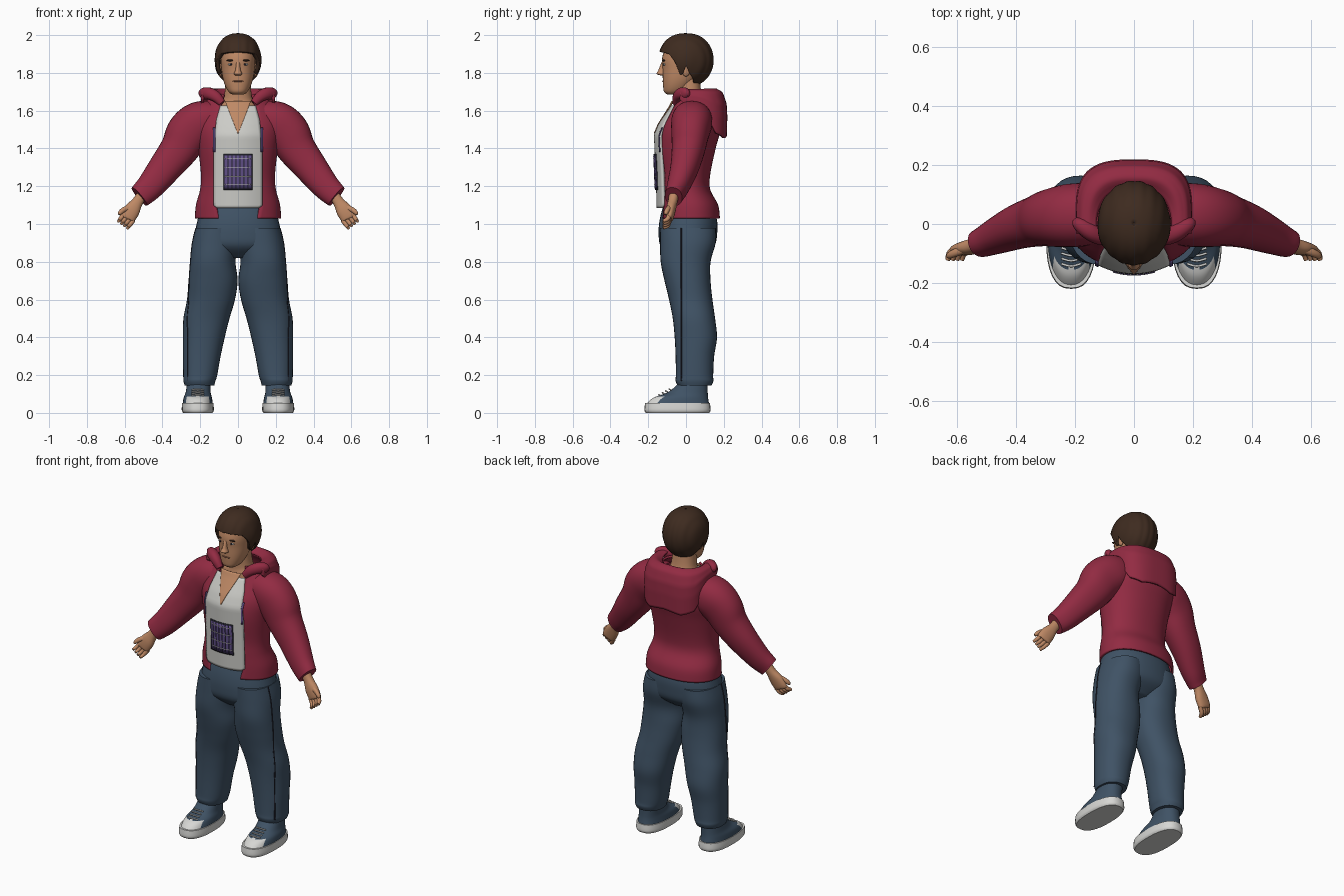
import bpy, bmesh, math
from mathutils import Vector

if "Cube" in bpy.data.objects:
    bpy.data.objects.remove(bpy.data.objects["Cube"])


def material(name, *rgb):
    m = bpy.data.materials.new(name)
    m.use_nodes = True
    m.diffuse_color = (*rgb, 1)
    m.node_tree.nodes["Principled BSDF"].inputs["Base Color"].default_value = (*rgb, 1)
    return m


SKIN = material("skin", .52, .25, .13)
LIP = material("lip brown", .3, .12, .07)
HAIR = material("hair brown", .048, .024, .014)
RED = material("jacket red", .29, .024, .055)
DENIM = material("denim blue", .05, .085, .13)
CLOTH = material("shirt grey", .6, .6, .57)
WHITE = material("shoe white", .68, .68, .66)
PURPLE = material("print purple", .12, .08, .25)
DARK = material("dark seam", .018, .018, .03)


def finish(name, bm, mat, mirror=False, thick=0):
    """Turn a bmesh into a smooth object, with optional thickness and mirror."""
    bmesh.ops.recalc_face_normals(bm, faces=bm.faces)
    me = bpy.data.meshes.new(name)
    bm.to_mesh(me)
    bm.free()
    ob = bpy.data.objects.new(name, me)
    bpy.context.collection.objects.link(ob)
    me.materials.append(mat)
    bpy.ops.object.select_all(action='DESELECT')
    ob.select_set(True)
    bpy.context.view_layer.objects.active = ob
    bpy.ops.object.shade_smooth_by_angle(angle=math.radians(50))
    if thick:
        mod = ob.modifiers.new("thickness", 'SOLIDIFY')
        mod.thickness, mod.offset = thick, 0
    if mirror:
        ob.modifiers.new("mirror", 'MIRROR')
    return ob


def spline(rows, sub):
    """Catmull-Rom interpolation of a short list of rows."""
    out = []
    for i in range(len(rows) - 1):
        a, b, c, d = (rows[max(0, min(len(rows) - 1, i + k))] for k in (-1, 0, 1, 2))
        for s in range(sub):
            t = s / sub
            out.append([q + t / 2 * (r - p + t * (2 * p - 5 * q + 4 * r - w + t * (3 * (q - r) + w - p)))
                        for p, q, r, w in zip(a, b, c, d)])
    return out + [list(rows[-1])]


def lut(t, pts):
    """Piecewise linear lookup."""
    for (a, p), (b, q) in zip(pts, pts[1:]):
        if t <= b:
            return p + (q - p) * max(0, (t - a) / (b - a))
    return pts[-1][1]


def grid(rings, closed, cap):
    bm = bmesh.new()
    vs = [[bm.verts.new(p) for p in r] for r in rings]
    n = len(vs[0])
    for r, s in zip(vs, vs[1:]):
        for i in range(n if closed else n - 1):
            j = (i + 1) % n
            bm.faces.new((r[i], r[j], s[j], s[i]))
    if cap:
        bm.faces.new(vs[0])
        bm.faces.new(vs[-1])
    return bm


def loft(name, rows, mat, flat=True, seg=32, sub=5, p=.9, gap=None, cap=True, **kw):
    """Rings of (x, y, z, depth radius, width radius), level or along the path."""
    rows = spline(rows, sub)
    rings = []
    for i, (x, y, z, ry, rx) in enumerate(rows):
        c = Vector((x, y, z))
        front, side = Vector((0, -1, 0)), Vector((1, 0, 0))
        if not flat:
            t = Vector(rows[min(i + 1, len(rows) - 1)][:3]) - Vector(rows[max(i - 1, 0)][:3])
            t.normalize()
            front = (front - t * front.dot(t)).normalized()
            side = t.cross(front)
        a0 = math.asin((gap(z) / rx) ** (1 / p)) if gap else 0
        ring = []
        for k in range(seg):
            a = a0 + (2 * math.pi - 2 * a0) * k / (seg - 1 if gap else seg)
            s, q = math.sin(a), math.cos(a)
            ring.append(c + side * rx * math.copysign(abs(s) ** p, s)
                        + front * ry * math.copysign(abs(q) ** p, q))
        rings.append(ring)
    return finish(name, grid(rings, not gap, cap and not gap), mat, **kw)


def sheet(name, f, mat, nu=16, nv=16, closed=False, **kw):
    """Surface from a function of u and v, both from 0 to 1."""
    rings = [[f(i / nu, j / nv) for i in range(nu if closed else nu + 1)] for j in range(nv + 1)]
    return finish(name, grid(rings, closed, False), mat, **kw)


def ball(name, loc, size, mat, **kw):
    bm = bmesh.new()
    bmesh.ops.create_uvsphere(bm, u_segments=20, v_segments=12, radius=1)
    for v in bm.verts:
        v.co = Vector(a * b + c for a, b, c in zip(v.co, size, loc))
    return finish(name, bm, mat, **kw)


# Trousers: hips, legs and side seams
loft("trouser_hips", [(0, .005, 1.12, .118, .188), (0, .012, 1.03, .15, .212), (0, .01, .95, .155, .228),
                      (0, .008, .88, .14, .225), (0, .005, .82, .07, .09)], DENIM)
leg = [(.115, .01, .98, .148, .11), (.122, .01, .9, .147, .122), (.133, -.002, .8, .132, .12),
       (.132, .008, .7, .122, .13), (.143, .025, .6, .115, .127), (.167, .042, .5, .112, .122),
       (.181, .052, .4, .112, .111), (.192, .047, .3, .102, .1), (.2, .045, .2, .099, .09),
       (.204, .045, .17, .1, .085), (.204, .045, .145, .09, .078)]
loft("trouser_leg", leg, DENIM, mirror=True)
seam = []
for x, y, z, ry, rx in leg[:-1]:
    c = (y + .025) / ry
    seam.append((x + rx * (1 - abs(c) ** 2.2) ** .45, -.025, z, .004, .003))
loft("side_seam", seam, DARK, seg=6, mirror=True)

# Shoes: sole, upper with pale toe, laces
loft("shoe_sole", [(.213, -.045, 0, .168, .078), (.213, -.045, .015, .175, .085),
                   (.213, -.045, .052, .172, .083)], WHITE, p=.8, mirror=True)
upper = loft("shoe_upper", [(.213, -.045, .045, .168, .08), (.213, -.028, .08, .145, .075),
                            (.211, .01, .11, .105, .066), (.207, .04, .16, .075, .062)],
             DENIM, seg=64, sub=8, mirror=True)
upper.data.materials.append(WHITE)
for f in upper.data.polygons:
    x, y, z = f.center
    if y < -.15 or (y < -.07 and z < .087 and abs(x - .213) < .06):
        f.material_index = 1
for i in range(4):
    y, z = -.135 + i * .018, .092 + i * .01
    loft("shoe_lace", [(.18, y, z, .004, .004), (.213, y - .008, z + .004, .004, .004),
                       (.246, y, z, .004, .004)], WHITE, flat=False, seg=8, mirror=True)

# Jacket body, open at the front, over a shirt
body = [(0, .022, 1.03, .152, .222), (0, .017, 1.1, .147, .217), (0, -.003, 1.18, .126, .195),
        (0, -.004, 1.26, .126, .19), (0, .003, 1.4, .148, .205), (0, .022, 1.5, .155, .22),
        (0, .04, 1.58, .132, .21), (0, .045, 1.64, .107, .17), (0, .04, 1.685, .085, .115)]
loft("jacket_body", body, RED, seg=48, thick=.012,
     gap=lambda z: lut(z, [(1.03, .1), (1.1, .115), (1.4, .118), (1.6, .095), (1.69, .07)]))
loft("shirt_body", [(x, y, z, a * .92, b * .93) for x, y, z, a, b in body[1:7]], CLOTH)


def chest(x, z, lift=0):
    y = lut(z, [(1.08, -.148), (1.25, -.153), (1.47, -.163), (1.53, -.137), (1.62, -.08), (1.68, -.05)])
    return Vector((x, y + 2 * x * x - lift, z))


def panel(u, v):
    z = 1.085 + .54 * v
    w = lut(z, [(1.085, .11), (1.1, .128), (1.42, .128), (1.55, .112), (1.63, .09)])
    return chest((2 * u - 1) * w, z)


sheet("shirt_front", panel, CLOTH, nv=36, thick=.014)
sheet("neck_opening", lambda u, v: chest((2 * u - 1) * (.002 + .066 * v), 1.48 + .17 * v, .01), SKIN, thick=.004)


def plate(name, x0, x1, z0, z1, lift, mat, **kw):
    sheet(name, lambda u, v: chest(x0 + (x1 - x0) * u, z0 + (z1 - z0) * v, lift), mat, nu=6, nv=6, thick=.003, **kw)


# Printed panel and jacket lining strips
plate("print_backing", -.076, .076, 1.18, 1.37, .011, DARK)
for i in range(7):
    x = -.063 + i * .021
    plate("print_bar", x - .008, x + .008, 1.188, 1.362, .014, PURPLE)
for z in (1.21, 1.25, 1.3, 1.345):
    plate("print_cross_line", -.07, .07, z, z + .003, .016, CLOTH)
plate("lining_strip", .121, .131, 1.38, 1.51, .012, PURPLE, mirror=True)

# Sleeves
loft("sleeve", [(.1, .035, 1.555, .1, .095), (.2, .03, 1.535, .108, .115), (.262, .022, 1.48, .1, .118),
                (.312, .012, 1.395, .088, .102), (.385, -.008, 1.3, .075, .088), (.46, -.04, 1.205, .06, .074),
                (.505, -.06, 1.16, .05, .066), (.522, -.066, 1.145, .047, .062)], RED, flat=False, mirror=True)

# Hands with curled fingers and thumb
loft("palm", [(.49, -.06, 1.18, .026, .03), (.53, -.07, 1.12, .025, .029), (.56, -.08, 1.075, .025, .042),
              (.585, -.086, 1.035, .02, .042), (.59, -.088, 1.025, .012, .036)], SKIN, flat=False, mirror=True)
down, across = Vector((.6, -.1, -.79)), Vector((.79, 0, .6))
for i in range(4):
    base = Vector((.578, -.086, 1.037)) + across * (i - 1.5) * .02
    mid, tip = base + down * .035 + Vector((0, -.008, 0)), base + down * .05 + Vector((0, -.03, 0))
    loft("finger", [(*base, .012, .012), (*mid, .012, .011), (*tip, .009, .008)],
         SKIN, flat=False, seg=12, mirror=True)
loft("thumb", [(.56, -.08, 1.09, .016, .018), (.6, -.095, 1.078, .014, .014), (.622, -.105, 1.062, .012, .012),
               (.63, -.11, 1.05, .007, .007)], SKIN, flat=False, seg=12, mirror=True)


# Hood lying on the back, with its front folds
def hood(u, v):
    a = (2 * u - 1) * 1.75
    s, c = math.sin(a), math.cos(a)
    x = math.copysign(abs(s) ** .7, s)
    edge = lut(abs(2 * u - 1), [(0, 1.47), (.25, 1.455), (.55, 1.48), (.8, 1.59), (1, 1.66)])
    out = lut(v, [(0, 0), (.15, .4), (.3, .75), (.5, .96), (.7, 1), (1, .97)])
    drop = lut(v, [(0, .08), (.15, -.03), (.3, .05), (.5, .3), (1, 1)])
    yo = .212 * math.copysign(abs(c) ** .5, c) if c > 0 else .18 * c
    return Vector((x * (.13 + .06 * out), .12 * c + (yo - .12 * c) * out, 1.705 + (edge - 1.705) * drop))


sheet("hood", hood, RED, nu=48, nv=24, thick=.014)
loft("hood_fold", [(.085, -.055, 1.64, .018, .02), (.115, -.045, 1.672, .026, .028), (.15, -.025, 1.69, .03, .032),
                   (.185, 0, 1.69, .024, .03), (.2, .015, 1.685, .01, .012)], RED, flat=False, seg=16, mirror=True)

# Neck and head
loft("neck", [(0, .04, 1.57, .09, .13), (0, .035, 1.63, .085, .105), (0, .02, 1.67, .066, .075),
              (0, .01, 1.78, .062, .064)], SKIN)
loft("head", [(0, -.068, 1.685, .03, .03), (0, -.058, 1.7, .058, .05), (0, -.045, 1.73, .076, .067),
              (0, -.03, 1.77, .093, .08), (0, -.015, 1.82, .109, .088), (0, -.01, 1.87, .117, .092),
              (0, 0, 1.92, .115, .09), (0, 0, 1.965, .09, .07)], SKIN)
loft("nose", [(0, -.118, 1.785, .012, .014), (0, -.13, 1.795, .025, .022), (0, -.126, 1.815, .02, .014),
              (0, -.12, 1.85, .012, .01), (0, -.115, 1.87, .006, .01)], SKIN, seg=16)
ball("ear", (.095, 0, 1.815), (.012, .022, .034), SKIN, mirror=True)
ball("eye_white", (.037, -.113, 1.845), (.016, .008, .006), WHITE, mirror=True)
ball("iris", (.037, -.119, 1.845), (.006, .004, .006), DARK, mirror=True)
ball("brow", (.038, -.117, 1.866), (.024, .008, .005), HAIR, mirror=True)
ball("mouth", (0, -.119, 1.756), (.028, .007, .005), LIP)


# Swept-back hair
def hair(u, v):
    a = 2 * math.pi * u
    c, s = math.cos(a), math.sin(a)
    low = lut(c, [(-1, 1.75), (-.5, 1.752), (-.15, 1.8), (0, 1.84), (.12, 1.8), (.25, 1.79), (.4, 1.86),
                  (.65, 1.9), (1, 1.91)])
    t0 = math.asin((low - 1.868) / .132)
    t = t0 + (math.pi / 2 - .01 - t0) * v
    r = math.cos(t) ** .85
    x = .114 * s * r
    r *= 1 + .012 * math.sin(x * 170 + 2 * c)
    return Vector((.114 * s * r, -.136 * c * r, 1.868 + .132 * math.sin(t)))


sheet("hair", hair, HAIR, nu=96, nv=32, closed=True, thick=.02)
